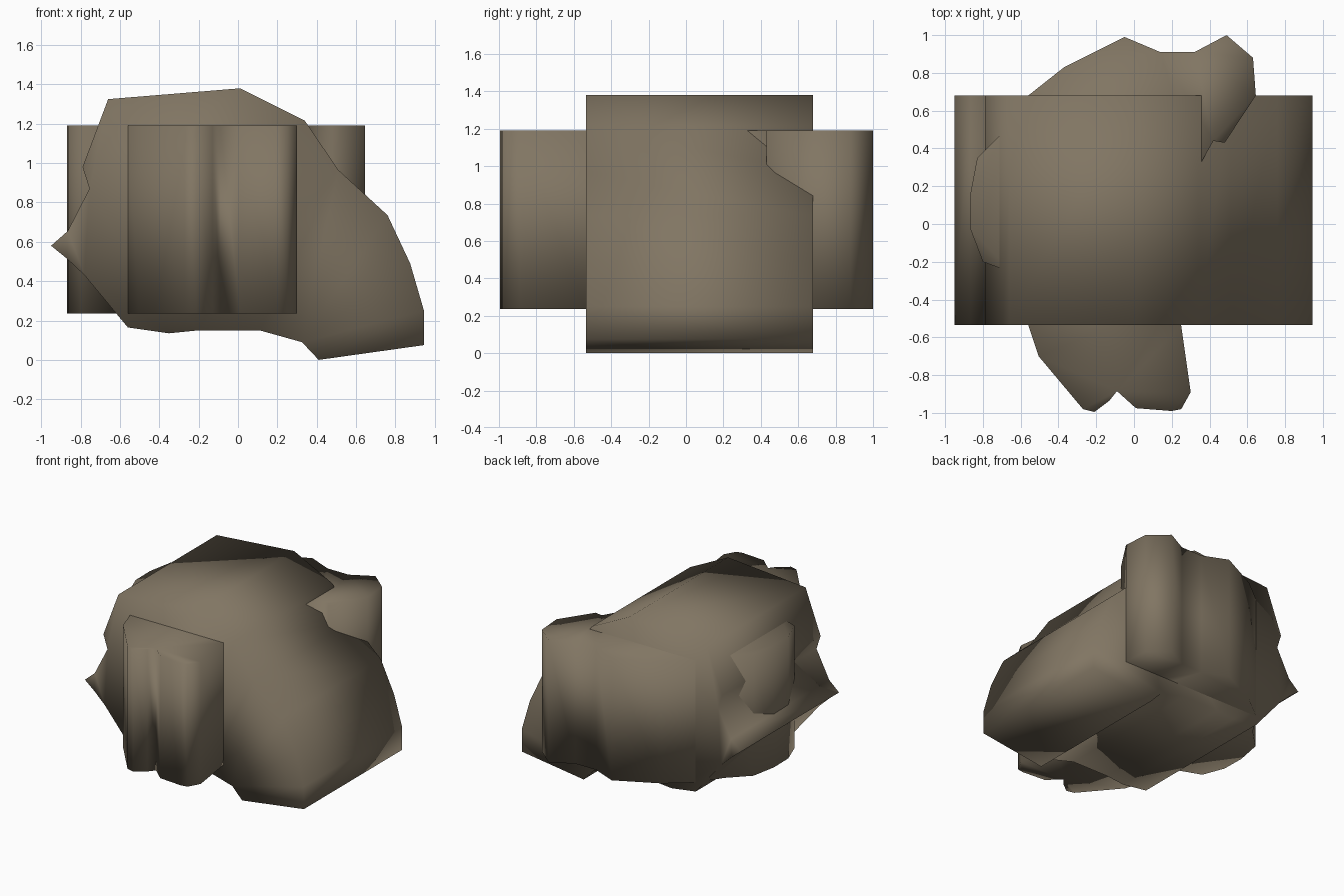
import bpy, bmesh

if "Cube" in bpy.data.objects:
    bpy.data.objects.remove(bpy.data.objects["Cube"])

stone = bpy.data.materials.new("warm grey stone")
stone.diffuse_color = (0.22, 0.18, 0.125, 1)
stone.use_nodes = True
stone.node_tree.nodes["Principled BSDF"].inputs["Base Color"].default_value = stone.diffuse_color


def prism(name, profile, place, low, high):
    """Extrude a closed outline between two planes; soft shading over every edge."""
    bm = bmesh.new()
    a = [bm.verts.new(place(u, v, low)) for u, v in profile]
    b = [bm.verts.new(place(u, v, high)) for u, v in profile]
    bm.faces.new(a)
    bm.faces.new(b)
    for i in range(len(a)):
        j = (i + 1) % len(a)
        bm.faces.new((a[i], a[j], b[j], b[i]))
    bmesh.ops.recalc_face_normals(bm, faces=bm.faces)
    caps = [f for f in bm.faces if len(f.verts) > 4]
    bmesh.ops.triangulate(bm, faces=caps)
    for f in bm.faces:
        f.smooth = True
    mesh = bpy.data.meshes.new(name)
    bm.to_mesh(mesh)
    bm.free()
    mesh.materials.append(stone)
    ob = bpy.data.objects.new(name, mesh)
    bpy.context.collection.objects.link(ob)
    return ob


# Main boulder: side outline (x, z) running front to back
main_outline = [
    (-0.66, 1.325), (0.01, 1.38), (0.34, 1.215), (0.51, 0.965), (0.76, 0.735),
    (0.875, 0.49), (0.945, 0.25), (0.945, 0.075), (0.41, 0.0), (0.325, 0.09),
    (0.11, 0.15), (-0.2, 0.15), (-0.35, 0.135), (-0.56, 0.165), (-0.78, 0.43),
    (-0.87, 0.515), (-0.95, 0.58), (-0.865, 0.655), (-0.755, 0.87), (-0.79, 0.98)]
prism("main_boulder", main_outline, lambda u, v, w: (u, w, v), -0.535, 0.68)

# Cross boulder: plan outline (x, y) standing upright through the main one
cross_outline = [
    (-0.56, 0.68), (-0.37, 0.83), (-0.05, 0.99), (0.14, 0.91), (0.32, 0.91),
    (0.49, 1.0), (0.63, 0.88), (0.645, 0.68), (0.48, 0.43), (0.42, 0.44),
    (0.33, 0.28), (0.22, -0.4), (0.25, -0.54), (0.30, -0.89), (0.25, -0.98),
    (0.2, -0.99), (0.01, -0.975), (-0.09, -0.885), (-0.13, -0.935), (-0.21, -0.995),
    (-0.27, -0.98), (-0.505, -0.70), (-0.56, -0.535), (-0.64, -0.26), (-0.8, -0.2),
    (-0.865, -0.03), (-0.868, 0.15), (-0.83, 0.35), (-0.68, 0.5)]
prism("cross_boulder", cross_outline, lambda u, v, w: (u, v, w), 0.235, 1.19)
